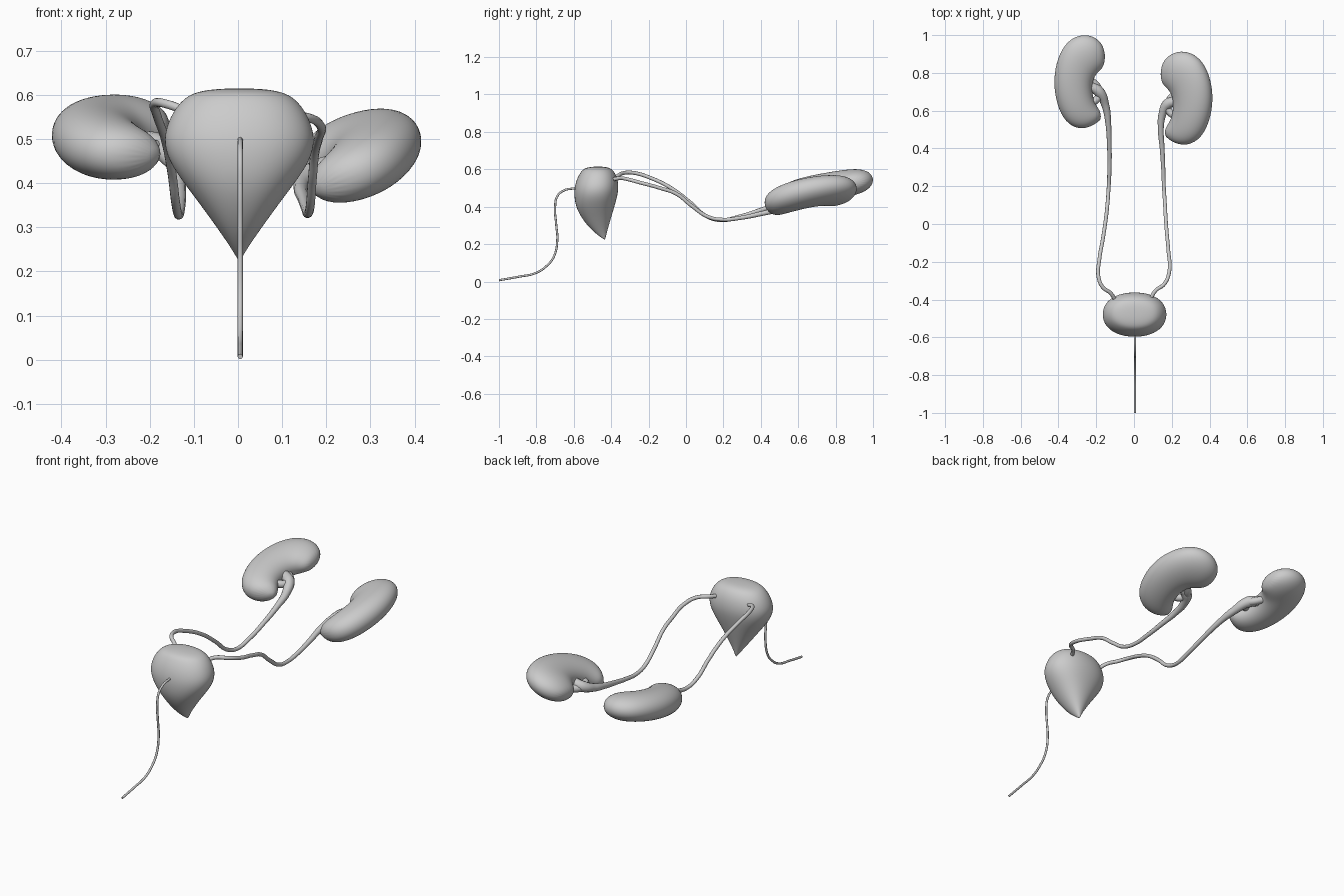
import bpy, bmesh
from math import sin, cos, pi, copysign
from mathutils import Vector


def loft(name, first, rings, last, n=20, power=1.0):
    """Smooth closed body through (centre, u, v) elliptical rings, with a pole at each end."""
    bm = bmesh.new()
    shape = lambda t: copysign(abs(t) ** power, t) * 1.015
    loops = []
    for c, u, v in rings:
        loops.append([bm.verts.new(c + u * shape(cos(2 * pi * i / n)) + v * shape(sin(2 * pi * i / n)))
                      for i in range(n)])
    for a, b in zip(loops, loops[1:]):
        for i in range(n):
            j = (i + 1) % n
            bm.faces.new((a[i], a[j], b[j], b[i]))
    for pole, loop in ((first, loops[0]), (last, loops[-1])):
        p = bm.verts.new(pole)
        for i in range(n):
            bm.faces.new((p, loop[i], loop[(i + 1) % n]))
    bmesh.ops.recalc_face_normals(bm, faces=bm.faces)
    for f in bm.faces:
        f.smooth = True
    me = bpy.data.meshes.new(name)
    bm.to_mesh(me)
    bm.free()
    ob = bpy.data.objects.new(name, me)
    bpy.context.collection.objects.link(ob)
    ob.modifiers.new("smooth", 'SUBSURF').levels = 2
    ob.modifiers["smooth"].render_levels = 2
    return ob


def tube(name, points):
    """Round tube through (x, y, z, radius) points."""
    cu = bpy.data.curves.new(name, 'CURVE')
    cu.dimensions = '3D'
    cu.bevel_depth = 1.0
    cu.bevel_resolution = 4
    cu.resolution_u = 8
    cu.use_fill_caps = True
    sp = cu.splines.new('BEZIER')
    sp.bezier_points.add(len(points) - 1)
    for bp, (x, y, z, r) in zip(sp.bezier_points, points):
        bp.co = (x, y, z)
        bp.radius = r
        bp.handle_left_type = bp.handle_right_type = 'AUTO'
    ob = bpy.data.objects.new(name, cu)
    bpy.context.collection.objects.link(ob)
    return ob


# Bladder: z, half width, front y, back y
BLADDER = [(.613, .06, -.51, -.43), (.605, .105, -.545, -.402), (.585, .133, -.563, -.382),
           (.55, .157, -.583, -.366), (.50, .173, -.597, -.36), (.45, .160, -.597, -.369),
           (.40, .125, -.588, -.383), (.35, .087, -.564, -.398), (.30, .051, -.528, -.413),
           (.26, .023, -.487, -.424), (.235, .008, -.453, -.43)]
loft("bladder", Vector((0.003, -.47, .615)),
     [(Vector((0.003, (f + b) / 2, z)), Vector((w, 0, 0)), Vector((0, (b - f) / 2, 0)))
      for z, w, f, b in BLADDER],
     Vector((0.003, -.434, .222)), power=.92)

# Kidneys: outer x, outer y, inner x, inner y, half thickness (x grows outwards)
KIDNEY = [(.170, .960, .163, .828, .040), (.222, .998, .193, .803, .060),
          (.288, 1.002, .206, .785, .068), (.357, .965, .214, .768, .071),
          (.405, .88, .22, .745, .073), (.426, .77, .222, .712, .074),
          (.416, .66, .217, .672, .074), (.378, .558, .207, .642, .070),
          (.315, .506, .193, .617, .061), (.245, .508, .178, .595, .045)]


def kidney(name, side, dx, dy, z0, slope_x, slope_y):
    def place(x, y):
        return Vector((side * (x + dx), y + dy, z0 + slope_x * (x - .29) + slope_y * (y - .75)))
    rings = []
    for ox, oy, ix, iy, t in KIDNEY:
        o, i = place(ox, oy), place(ix, iy)
        tilt = Vector((-side * slope_x, -slope_y, 1)).normalized()
        rings.append(((o + i) / 2, (o - i) / 2, tilt * t))
    return loft(name, place(.15, .89), rings, place(.172, .55), power=.95)


kidney("left_kidney", -1, 0, 0, .505, .05, .19)
kidney("right_kidney", 1, -.01, -.087, .465, .38, .20)

# Ureters widening into the kidney hollows
tube("left_ureter", [
    (-.10, -.40, .545, .010), (-.125, -.365, .565, .010), (-.165, -.335, .580, .010),
    (-.188, -.28, .581, .010), (-.183, -.185, .552, .010), (-.165, -.08, .500, .010),
    (-.150, .02, .425, .010), (-.141, .10, .355, .010), (-.135, .18, .328, .010),
    (-.130, .29, .348, .011), (-.130, .40, .382, .012), (-.136, .53, .425, .015),
    (-.152, .63, .455, .021), (-.185, .70, .485, .029), (-.235, .73, .495, .026)])
tube("right_ureter", [
    (.085, -.40, .545, .010), (.115, -.352, .552, .010), (.160, -.318, .548, .010),
    (.187, -.25, .530, .010), (.182, -.14, .500, .010), (.174, -.05, .468, .010),
    (.168, .03, .405, .010), (.163, .12, .345, .010), (.158, .20, .331, .010),
    (.155, .29, .340, .011), (.149, .40, .362, .013), (.142, .51, .388, .016),
    (.150, .58, .405, .021), (.178, .635, .425, .028), (.23, .65, .445, .026)])

# Branches of the collecting basin inside each hollow
for name, x, y, z, s in (("left", -.175, .69, .48, -1), ("right", .17, .62, .42, 1)):
    for label, dy in (("upper", .075), ("lower", -.055)):
        tube(f"{name}_{label}_branch", [(x, y, z, .018), (x + s * .025, y + dy * .6, z, .020),
                                        (x + s * .06, y + dy, z + .01, .018)])

# Urethra
tube("urethra", [(.005, y, z, .0058) for y, z in (
    (-.57, .50), (-.605, .497), (-.65, .488), (-.687, .458), (-.70, .395), (-.694, .305),
    (-.688, .225), (-.706, .134), (-.749, .080), (-.807, .044), (-.893, .026), (-1.0, .007))])
